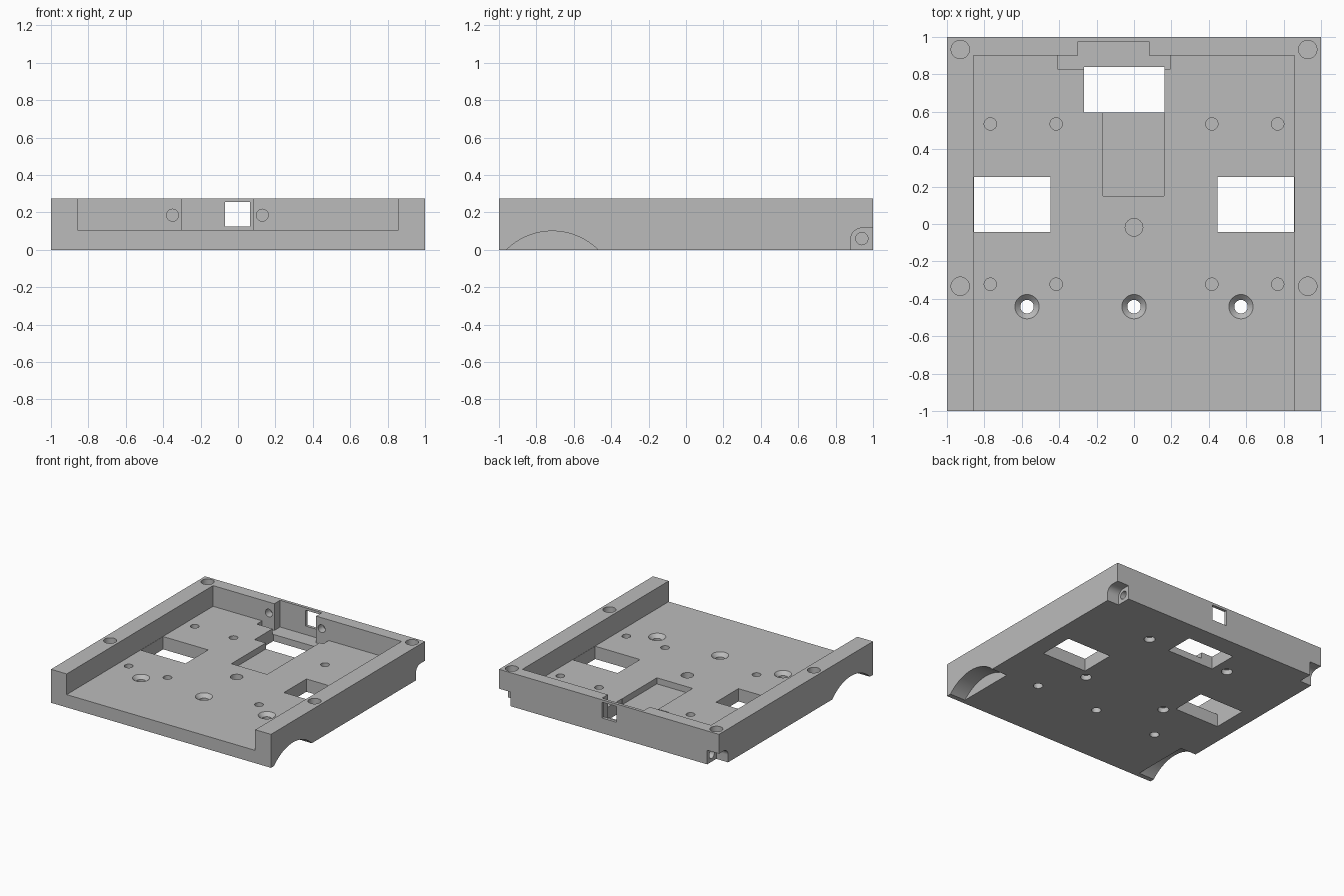
import bpy, bmesh, math
from mathutils import Matrix, Vector

cube = bpy.data.objects.get("Cube")
if cube:
    bpy.data.objects.remove(cube, do_unlink=True)

grey = bpy.data.materials.new("plain_grey")
grey.use_nodes = True
colour = (0.5, 0.5, 0.5, 1)
grey.diffuse_color = colour
grey.node_tree.nodes["Principled BSDF"].inputs["Base Color"].default_value = colour


def finish(bm, name):
    bmesh.ops.recalc_face_normals(bm, faces=bm.faces)
    mesh = bpy.data.meshes.new(name)
    bm.to_mesh(mesh)
    bm.free()
    obj = bpy.data.objects.new(name, mesh)
    bpy.context.collection.objects.link(obj)
    mesh.materials.append(grey)
    return obj


def box(name, x0, x1, y0, y1, z0, z1):
    bm = bmesh.new()
    bmesh.ops.create_cube(bm, size=1)
    for v in bm.verts:
        v.co = Vector((x0 if v.co.x < 0 else x1,
                       y0 if v.co.y < 0 else y1,
                       z0 if v.co.z < 0 else z1))
    return finish(bm, name)


def drill(name, centre, axis, length, r1, r2=None, sides=40):
    """Cylinder or cone from centre, running along the axis."""
    bm = bmesh.new()
    direction = Vector(axis)
    turn = direction.to_track_quat('Z', 'Y').to_matrix().to_4x4()
    place = Matrix.Translation(Vector(centre) + direction * length / 2) @ turn
    bmesh.ops.create_cone(bm, cap_ends=True, segments=sides, radius1=r1,
                          radius2=r1 if r2 is None else r2, depth=length, matrix=place)
    return finish(bm, name)


def side_prism(name, profile, x0, x1):
    """Extrude a (y, z) profile along x."""
    bm = bmesh.new()
    face = bm.faces.new([bm.verts.new((x0, y, z)) for y, z in profile])
    new = bmesh.ops.extrude_face_region(bm, geom=[face])["geom"]
    verts = [v for v in new if isinstance(v, bmesh.types.BMVert)]
    bmesh.ops.translate(bm, verts=verts, vec=(x1 - x0, 0, 0))
    return finish(bm, name)


def cut(cutter):
    cutter.hide_render = True
    mod = tray.modifiers.new("cut", 'BOOLEAN')
    mod.operation = 'DIFFERENCE'
    mod.solver = 'EXACT'
    mod.object = cutter
    bpy.context.view_layer.objects.active = tray
    bpy.ops.object.modifier_apply(modifier=mod.name)
    bpy.data.objects.remove(cutter, do_unlink=True)


HEIGHT, FLOOR, POCKET, INNER = 0.275, 0.105, 0.055, 0.857
UP, DOWN = (0, 0, 1), (0, 0, -1)

# Tray block, hollowed with an open front
tray = box("tray", -1, 1, -1, 1, 0, HEIGHT)
cut(box("cavity", -INNER, INNER, -1.2, 0.9, FLOOR, 0.5))

# Recess in the back wall, shallow pocket and cable channel in the floor
cut(box("wall_recess", -0.3, 0.08, 0.86, 0.975, POCKET, 0.5))
cut(box("floor_pocket", -0.41, 0.195, 0.83, 0.9, POCKET, 0.2))
cut(box("channel", -0.165, 0.16, 0.15, 0.7, POCKET, 0.2))

# Openings through the floor and the back wall
cut(box("rear_opening", -0.267, 0.162, 0.597, 0.84, -0.1, 0.2))
cut(box("right_opening", -0.855, -0.447, -0.042, 0.25, -0.1, 0.2))
cut(box("left_opening", 0.447, 0.855, -0.042, 0.25, -0.1, 0.2))
cut(box("port", -0.07, 0.065, 0.95, 1.1, 0.125, 0.255))

# Countersunk through holes
for x in (-0.572, 0, 0.572):
    cut(drill("screw_hole", (x, -0.442, -0.1), UP, 0.4, 0.036))
    cut(drill("countersink", (x, -0.442, FLOOR + 0.001), DOWN, 0.036, 0.066, 0.03))

# Blind holes in the floor, wall tops and back wall
cut(drill("centre_hole", (0, -0.018, 0.2), DOWN, 0.15, 0.047))
for s in (-1, 1):
    for y in (0.535, -0.322):
        for x in (0.416, 0.768):
            cut(drill("mount_hole", (s * x, y, 0.2), DOWN, 0.15, 0.033))
    for y in (0.933, -0.333):
        cut(drill("rim_hole", (s * 0.929, y, 0.4), DOWN, 0.225, 0.049))
    for y in (0.635, -0.11):
        cut(drill("foot_hole", (s * 0.38, y, -0.1), UP, 0.14, 0.042))
for x in (-0.35, 0.13):
    cut(drill("wall_hole", (x, 0.8, 0.185), (0, 1, 0), 0.165, 0.032))

# Wheel arches, rounded corner notches and their pivot holes
arc = [math.radians(a) for a in range(180, 89, -6)]
notch = [(0.94 + 0.058 * math.cos(a), 0.06 + 0.056 * math.sin(a)) for a in arc]
notch = [(0.882, -0.1)] + notch + [(1.1, 0.116), (1.1, -0.1)]
for s in (-1, 1):
    cut(drill("arch", (s * INNER, -0.715, -0.25), (s, 0, 0), 0.3, 0.35, sides=128))
    cut(side_prism("corner_notch", notch, s * 0.893, s * 1.1))
    cut(drill("pivot_hole", (s * 0.8, 0.94, 0.06), (s, 0, 0), 0.25, 0.033))

# Smooth round walls, keep the edges sharp
tray.data.materials.clear()
tray.data.materials.append(grey)
for p in tray.data.polygons:
    p.material_index = 0
bpy.ops.object.select_all(action='DESELECT')
tray.select_set(True)
bpy.context.view_layer.objects.active = tray
bpy.ops.object.shade_smooth_by_angle(angle=math.radians(25))
